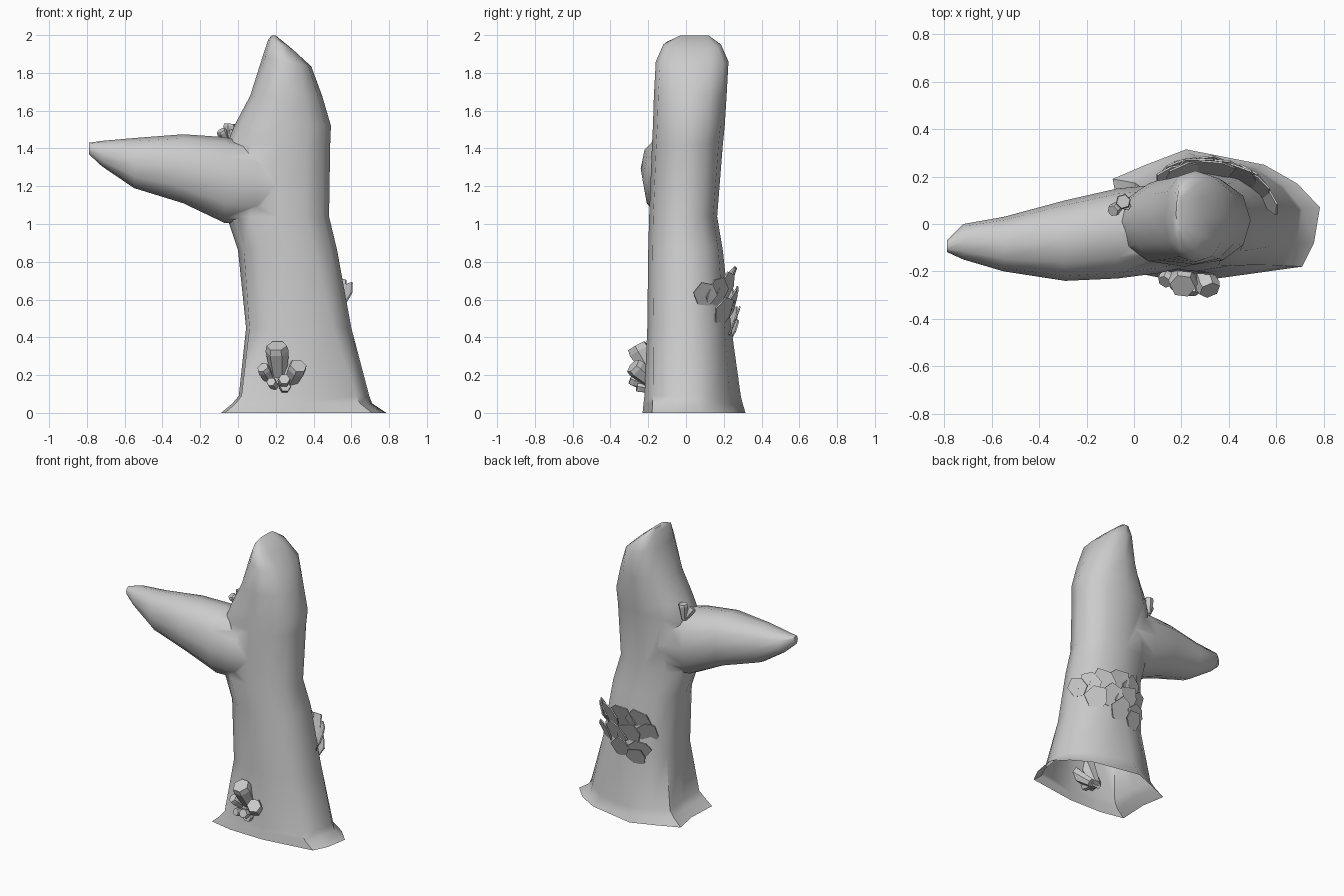
import bpy, bmesh, math, random
from mathutils import Vector

if "Cube" in bpy.data.objects:
    bpy.data.objects.remove(bpy.data.objects["Cube"])

random.seed(4)


def smooth_by_angle(ob, deg):
    bpy.ops.object.select_all(action='DESELECT')
    ob.select_set(True)
    bpy.context.view_layer.objects.active = ob
    bpy.ops.object.shade_smooth_by_angle(angle=math.radians(deg))


def finish(name, bm):
    bmesh.ops.recalc_face_normals(bm, faces=bm.faces)
    me = bpy.data.meshes.new(name)
    bm.to_mesh(me)
    bm.free()
    ob = bpy.data.objects.new(name, me)
    bpy.context.collection.objects.link(ob)
    return ob


def loft(name, rings):
    """Skin a list of point rings and cap both ends."""
    bm = bmesh.new()
    loops = [[bm.verts.new(p) for p in r] for r in rings]
    n = len(loops[0])
    for a, b in zip(loops, loops[1:]):
        for i in range(n):
            j = (i + 1) % n
            bm.faces.new((a[i], a[j], b[j], b[i]))
    bm.faces.new(loops[0])
    bm.faces.new(loops[-1])
    return finish(name, bm)


def oval(a0, a1, b0, b1, n=12, power=0.88):
    """Rounded section that fills the given extents."""
    pts = []
    for i in range(n):
        t = 2 * math.pi * i / n
        c, s = math.cos(t), math.sin(t)
        c = math.copysign(abs(c) ** power, c)
        s = math.copysign(abs(s) ** power, s)
        pts.append(((a0 + a1) / 2 + c * (a1 - a0) / 2, (b0 + b1) / 2 + s * (b1 - b0) / 2))
    return pts


# Trunk: irregular foot blending into ovals (z, x0, x1, y0, y1, tilt, share of foot shape)
foot = [(.785, .07), (.69, .17), (.55, .25), (.22, .315), (.05, .25), (-.09, .19),
        (-.06, .02), (-.07, -.19), (.1, -.225), (.35, -.23), (.71, -.18), (.76, -.08)]
trunk = [(.05, -.03, .71, -.225, .30, 0, 1), (.09, .0, .695, -.22, .29, 0, .9),
         (.45, .035, .60, -.205, .24, 0, .4), (.86, .0, .525, -.2, .195, 0, 0),
         (1.04, -.06, .482, -.195, .165, 0, 0), (1.42, -.06, .488, -.18, .195, 0, 0),
         (1.52, -.02, .492, -.175, .205, 0, 0), (1.68, .065, .445, -.17, .215, 0, 0),
         (1.86, .13, .388, -.16, .225, -.2, 0), (1.95, .16, .29, -.12, .185, -.4, 0),
         (1.998, .178, .2, -.03, .12, 0, 0)]
rings = [[(x, y, 0) for x, y in foot]]
for z, x0, x1, y0, y1, k, f in trunk:
    ring = []
    for (x, y), (fx, fy) in zip(oval(x0, x1, y0, y1), foot):
        fx = x0 + (fx + .09) / .875 * (x1 - x0)
        fy = y0 + (fy + .23) / .545 * (y1 - y0)
        x, y = x + (fx - x) * f, y + (fy - y) * f
        ring.append((x, y, z + k * (x - (x0 + x1) / 2)))
    rings.append(ring)
body = loft("trunk_and_branch", rings)

# Side branch: ovals (x, y0, y1, z0, z1), joined into the trunk
branch = [(.30, -.165, .14, 1.06, 1.34), (.10, -.208, .165, 1.0, 1.42),
          (-.07, -.23, .15, 1.005, 1.46),
          (-.29, -.24, .10, 1.11, 1.475), (-.55, -.2, .03, 1.19, 1.455),
          (-.72, -.15, .0, 1.305, 1.44), (-.79, -.118, -.07, 1.37, 1.43)]
limb = loft("branch_helper", [[(x, y, z) for y, z in oval(y0, y1, z0, z1)]
                              for x, y0, y1, z0, z1 in branch])
mod = body.modifiers.new("join", 'BOOLEAN')
mod.operation = 'UNION'
mod.solver = 'EXACT'
mod.object = limb
bpy.context.view_layer.objects.active = body
bpy.ops.object.modifier_apply(modifier="join")
bpy.data.objects.remove(limb)

# Open underside
bm = bmesh.new()
bm.from_mesh(body.data)
base = [f for f in bm.faces if all(v.co.z < .001 for v in f.verts)]
bmesh.ops.delete(bm, geom=base, context='FACES')
bm.to_mesh(body.data)
bm.free()
smooth_by_angle(body, 50)


# Crystals: six-sided columns from root to tip
def crystal(name, root, tip, r):
    root, tip = Vector(root), Vector(tip)
    d = (tip - root).normalized()
    u = d.cross(Vector((0, 0, 1))).normalized()
    v = d.cross(u)
    rings = []
    for c, s in ((root, .55), (root.lerp(tip, .88), 1), (tip, .88)):
        rings.append([c + (u * math.cos(i * math.pi / 3) + v * math.sin(i * math.pi / 3)) * r * s
                      for i in range(6)])
    loft(name, rings)


front = [((.205, -.262, .355), .062), ((.32, -.28, .25), .052), ((.13, -.245, .24), .036),
         ((.245, -.295, .18), .034), ((.175, -.275, .165), .028), ((.25, -.26, .14), .032)]
for i, (tip, r) in enumerate(front):
    crystal(f"front_crystal_{i}", (.23 + (tip[0] - .23) * .3, -.13, .12), tip, r)
for i, (tip, r) in enumerate([((-.045, .095, 1.53), .033), ((-.09, .055, 1.495), .028),
                              ((-.03, .075, 1.50), .02)]):
    crystal(f"branch_crystal_{i}", (-.05, .09, 1.42), tip, r)

# Shelf plates on the back, tops leaning away from the trunk (angle, z, size)
plates = [(110, .69, .09), (84, .69, .10), (60, .66, .095), (40, .64, .09), (20, .63, .07),
          (122, .61, .085), (97, .58, .10), (73, .57, .10), (50, .54, .09),
          (112, .49, .085), (88, .48, .085), (108, .44, .07)]
for k, (ang, z, size) in enumerate(plates):
    t = math.radians(ang)
    n = Vector((math.cos(t) / .275, math.sin(t) / .21, 0)).normalized()
    side = Vector((-n.y, n.x, 0))
    up = Vector((0, 0, 1)) * math.cos(.36) + n * math.sin(.36)
    grow = (.6 - z) * .1
    c = Vector((.305 + (.27 + grow) * math.cos(t), .02 + (.205 + grow) * math.sin(t), z)) + n * .018
    out = side.cross(up).normalized()
    twist = random.uniform(-.3, .3)
    pts = []
    for i in range(6):
        a = i * math.pi / 3 + twist + random.uniform(-.2, .2)
        r = size * random.uniform(.85, 1.1)
        pts.append(c + side * math.cos(a) * r + up * math.sin(a) * r)
    loft(f"shelf_plate_{k}", [[p - out * .004 for p in pts], [p + out * .004 for p in pts]])
